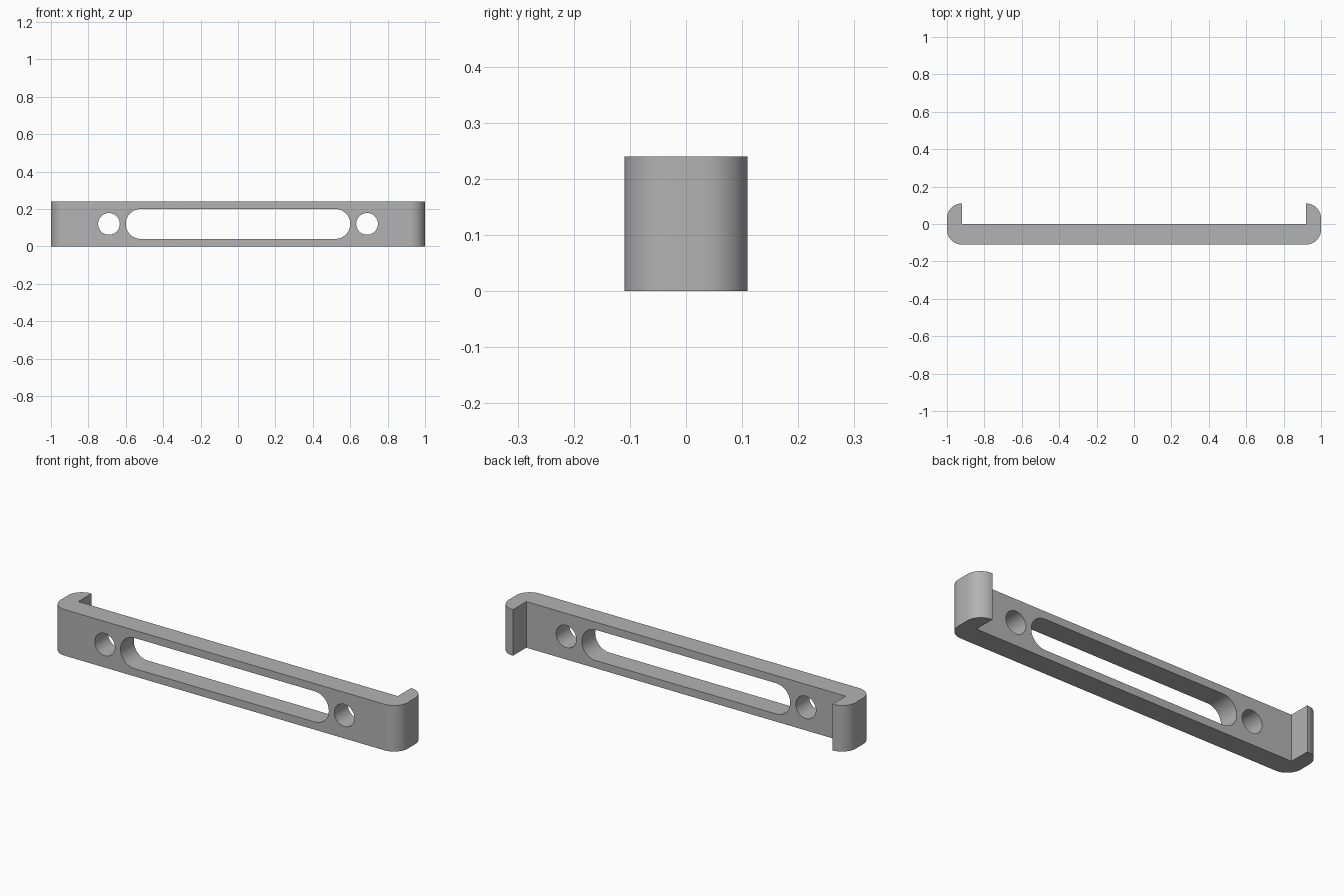
import bpy
import bmesh
from math import cos, sin, pi
from mathutils import Vector

cube = bpy.data.objects.get("Cube")
if cube:
    bpy.data.objects.remove(cube, do_unlink=True)

HEIGHT = 0.24
RADIUS = 0.08
FRONT, BACK, TIP = -0.11, 0.0, 0.11

grey = bpy.data.materials.new("plain grey")
grey.use_nodes = True
colour = (0.45, 0.45, 0.45, 1)
grey.diffuse_color = colour
grey.node_tree.nodes["Principled BSDF"].inputs["Base Color"].default_value = colour


def arc(cx, cy, r, start, end, steps=16):
    angles = [start + (end - start) * i / steps for i in range(steps + 1)]
    return [(cx + r * cos(a), cy + r * sin(a)) for a in angles]


def prism(name, outline, offset, direction):
    """Extrude a closed outline of 3D points along a direction."""
    bm = bmesh.new()
    face = bm.faces.new([bm.verts.new(Vector(p) + Vector(offset)) for p in outline])
    grown = bmesh.ops.extrude_face_region(bm, geom=[face])["geom"]
    verts = [g for g in grown if isinstance(g, bmesh.types.BMVert)]
    bmesh.ops.translate(bm, verts=verts, vec=direction)
    bmesh.ops.recalc_face_normals(bm, faces=bm.faces)
    mesh = bpy.data.meshes.new(name)
    bm.to_mesh(mesh)
    bm.free()
    mesh.materials.append(grey)
    obj = bpy.data.objects.new(name, mesh)
    bpy.context.collection.objects.link(obj)
    return obj


# Bar with a rounded hook at each end: half profile, then mirrored
inner = 1 - RADIUS
half = arc(inner, FRONT + RADIUS, RADIUS, -pi / 2, 0)
half += arc(inner, TIP - RADIUS, RADIUS, 0, pi / 2)
half.append((inner, BACK))
profile = half + [(-x, y) for x, y in reversed(half)]
bar = prism("hooked_bar", [(x, y, 0) for x, y in profile], (0, 0, 0), (0, 0, HEIGHT))


def cutter(name, outline):
    points = [(x, 0, z) for x, z in outline]
    return prism(name, points, (0, FRONT - 0.1, HEIGHT / 2), (0, 0.3, 0))


# Long slot and a round hole on each side of it
slot_end = 0.6 - RADIUS
slot = arc(slot_end, 0, RADIUS, -pi / 2, pi / 2, 24) + arc(-slot_end, 0, RADIUS, pi / 2, 3 * pi / 2, 24)
cutters = [cutter("slot_cutter", slot)]
for side, x in (("left", 0.69), ("right", -0.69)):
    cutters.append(cutter(side + "_hole_cutter", arc(x, 0, 0.058, 0, 2 * pi, 48)[:-1]))

bpy.context.view_layer.objects.active = bar
for tool in cutters:
    tool.hide_render = True
    cut = bar.modifiers.new(tool.name, "BOOLEAN")
    cut.operation = "DIFFERENCE"
    cut.solver = "EXACT"
    cut.object = tool
    bpy.ops.object.modifier_apply(modifier=cut.name)
    bpy.data.objects.remove(tool, do_unlink=True)

# Smooth curves, sharp edges
bpy.ops.object.select_all(action="DESELECT")
bar.select_set(True)
bpy.ops.object.shade_smooth_by_angle(angle=pi / 6)
